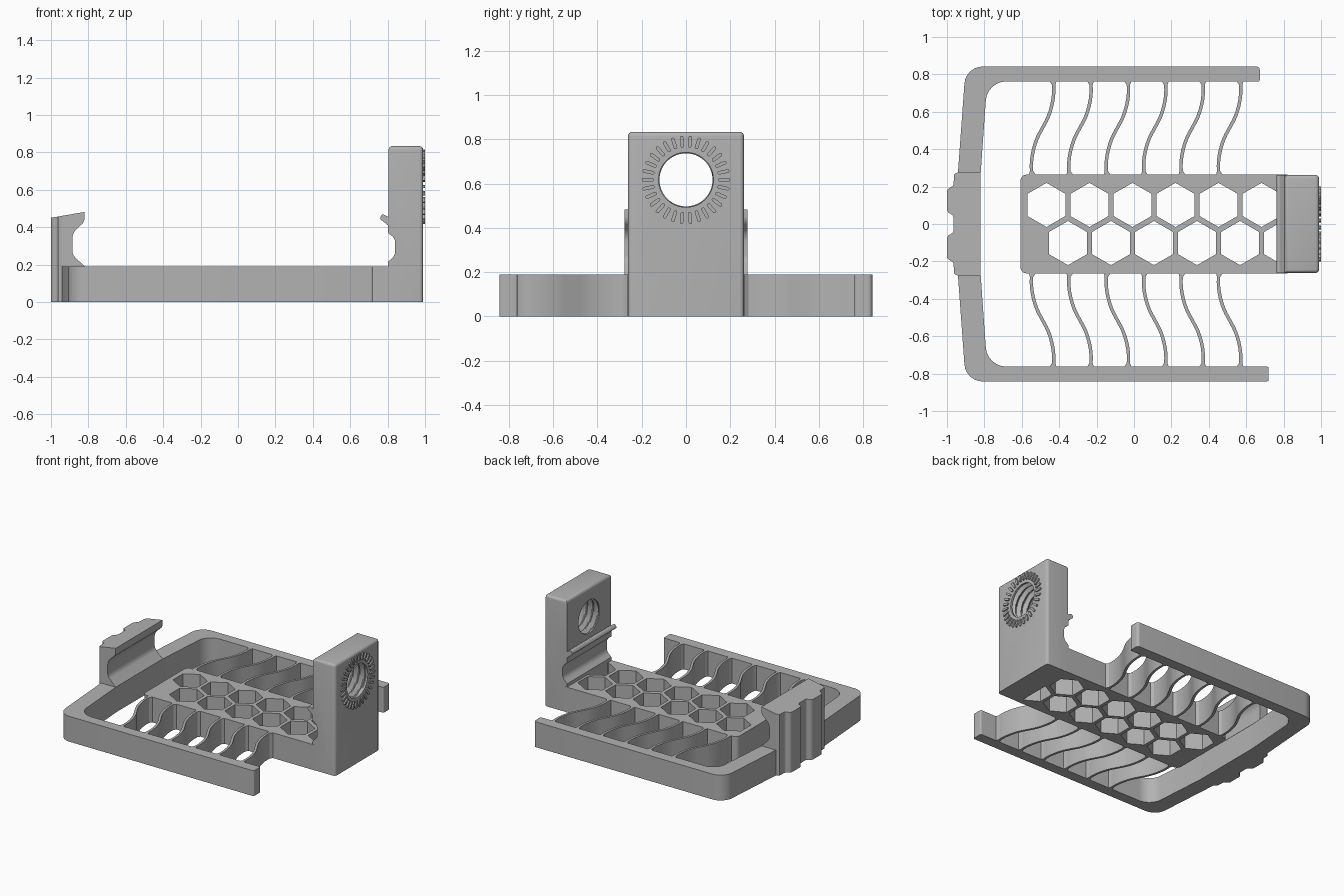
import bpy, bmesh
from math import sin, cos, pi, radians
from mathutils import Vector

if "Cube" in bpy.data.objects:
    bpy.data.objects.remove(bpy.data.objects["Cube"])

grey = bpy.data.materials.new("plain grey")
grey.use_nodes = True
COLOUR = (0.45, 0.45, 0.45, 1)
grey.diffuse_color = COLOUR
grey.node_tree.nodes["Principled BSDF"].inputs["Base Color"].default_value = COLOUR

PLACE = {
    "x": lambda a, b, h: (h, a, b),
    "y": lambda a, b, h: (a, h, b),
    "z": lambda a, b, h: (a, b, h),
}
BASE = 0.19


def to_object(name, bm):
    bmesh.ops.recalc_face_normals(bm, faces=bm.faces)
    mesh = bpy.data.meshes.new(name)
    bm.to_mesh(mesh)
    bm.free()
    mesh.materials.append(grey)
    obj = bpy.data.objects.new(name, mesh)
    bpy.context.collection.objects.link(obj)
    return obj


def prism(name, outlines, low, high, axis="z"):
    """Extrude one or more closed outlines along an axis into one object."""
    bm = bmesh.new()
    for pts in outlines:
        ends = [[bm.verts.new(PLACE[axis](a, b, h)) for a, b in pts] for h in (low, high)]
        bm.faces.new(ends[0])
        bm.faces.new(ends[1])
        for i in range(len(pts)):
            j = (i + 1) % len(pts)
            bm.faces.new((ends[0][i], ends[0][j], ends[1][j], ends[1][i]))
    return to_object(name, bm)


def rounded(corners, steps=6):
    """Outline with each (a, b, setback) corner rounded; no setback keeps it sharp."""
    out = []
    for i, (a, b, *r) in enumerate(corners):
        p = Vector((a, b))
        if not r:
            out.append(p)
            continue
        start = p + (Vector(corners[i - 1][:2]) - p).normalized() * r[0]
        end = p + (Vector(corners[(i + 1) % len(corners)][:2]) - p).normalized() * r[0]
        for k in range(steps + 1):
            t = k / steps
            w = 1 - t
            # weighted curve gives a true arc at right angles
            m = 1.414 * w * t
            out.append((start * w * w + p * m + end * t * t) / (w * w + m + t * t))
    return out


def boolean(obj, cutter, operation):
    mod = obj.modifiers.new("cut", "BOOLEAN")
    mod.operation, mod.solver, mod.object = operation, "EXACT", cutter
    bpy.context.view_layer.objects.active = obj
    bpy.ops.object.modifier_apply(modifier=mod.name)
    bpy.data.objects.remove(cutter)


# Open frame with two long arms
frame = prism("outer_frame", [rounded([
    (0.673, 0.842, 0.02), (-0.9, 0.842, 0.09), (-0.943, 0.25), (-0.943, -0.25),
    (-0.9, -0.842, 0.09), (0.72, -0.842, 0.01), (0.72, -0.762, 0.01),
    (-0.785, -0.762, 0.1), (-0.82, -0.27), (-0.82, 0.27),
    (-0.785, 0.762, 0.1), (0.673, 0.762, 0.01)])], 0, BASE)

# Central plate with two staggered rows of hexagonal holes
plate = prism("honeycomb_plate", [rounded([
    (0.82, 0.264), (-0.608, 0.264, 0.035), (-0.608, -0.264, 0.035), (0.82, -0.264)])], 0, BASE)
hexes = []
for start, y in ((-0.468, 0.102), (-0.353, -0.102)):
    for n in range(6):
        hexes.append([(start + 0.23 * n + 0.118 * sin(k * pi / 3),
                       y + 0.118 * cos(k * pi / 3)) for k in range(6)])
boolean(plate, prism("hex_cutter", hexes, -0.1, 0.3), "DIFFERENCE")


# Curved leaf springs joining the plate to the arms
def spring_outline(dx, side):
    mid = rounded([(-0.432, 0.768), (-0.43, 0.744), (-0.426, 0.63, 0.09),
                   (-0.551, 0.4, 0.09), (-0.548, 0.282), (-0.544, 0.258)])
    left, right = [], []
    for i, p in enumerate(mid):
        along = (mid[min(i + 1, len(mid) - 1)] - mid[max(i - 1, 0)]).normalized()
        half = 0.02 if i in (0, len(mid) - 1) else 0.009
        off = Vector((-along.y, along.x)) * half
        left.append(p + off)
        right.append(p - off)
    return [(p.x + dx, p.y * side) for p in left + right[::-1]]


springs = prism("leaf_springs", [spring_outline(0.2 * n, s) for n in range(6) for s in (1, -1)],
                0, BASE)

# Hooked clip: side profile trimmed by a ribbed plan outline
clip = prism("hooked_clip", [rounded([
    (-1.05, 0), (-0.82, 0), (-0.82, 0.19), (-0.886, 0.255, 0.02), (-0.886, 0.37, 0.03),
    (-0.82, 0.43, 0.02), (-0.82, 0.482), (-1.05, 0.442)])], -0.4, 0.4, "y")
ribs = [(-0.94, 0.278), (-0.962, 0.265), (-0.965, 0.205, 0.01), (-1, 0.185, 0.015),
        (-1, 0.065, 0.015), (-0.965, 0.045, 0.01)]
plan = ribs + [(x, -y, *r) for x, y, *r in reversed(ribs)] + [(-0.7, -0.278), (-0.7, 0.278)]
boolean(clip, prism("plan_cutter", [rounded(plan)], -0.1, 0.6), "INTERSECT")

# Upright post with a catch ridge and a groove on its inner side
post = prism("upright_post", [rounded([
    (0.99, 0), (0.99, 0.834), (0.805, 0.834), (0.805, 0.455), (0.772, 0.472, 0.01),
    (0.757, 0.447, 0.01), (0.802, 0.41), (0.802, 0.37), (0.84, 0.34, 0.02),
    (0.84, 0.25, 0.02), (0.802, 0.215), (0.802, 0)])], -0.262, 0.262, "y")
bm = bmesh.new()
bm.from_mesh(post.data)
edges = [e for e in bm.edges
         if all(v.co.x > 0.98 for v in e.verts) and any(v.co.z > 0.1 for v in e.verts)
         or all(v.co.z > 0.82 for v in e.verts)]
bmesh.ops.bevel(bm, geom=edges, offset=0.02, segments=4, profile=0.5, affect="EDGES")
bm.to_mesh(post.data)
bm.free()

# Threaded hole through the post
HOLE_Z, HOLE_R, PITCH, SIDES, RINGS = 0.617, 0.12, 0.05, 48, 48
bm = bmesh.new()
rings = []
for i in range(RINGS + 1):
    x = 0.78 + 0.23 * i / RINGS
    ring = []
    for k in range(SIDES):
        turn = k / SIDES
        wave = abs(((x / PITCH - turn) % 1) * 2 - 1)
        depth = min(max(wave * 1.4 - 0.2, 0), 1) * 0.024
        if x > 0.975 or x < 0.815:
            depth = 0.004
        r = HOLE_R + depth
        ring.append(bm.verts.new((x, r * cos(2 * pi * turn), HOLE_Z + r * sin(2 * pi * turn))))
    rings.append(ring)
for a, b in zip(rings, rings[1:]):
    for k in range(SIDES):
        j = (k + 1) % SIDES
        bm.faces.new((a[k], a[j], b[j], b[k]))
bm.faces.new(rings[0])
bm.faces.new(rings[-1])
boolean(post, to_object("thread_cutter", bm), "DIFFERENCE")

# Ring of raised grip ticks around the hole
tick = rounded([(0.146, -0.008, 0.007), (0.2, -0.008, 0.007),
                (0.2, 0.008, 0.007), (0.146, 0.008, 0.007)], 3)
ticks = []
for n in range(30):
    a = radians(12 * n)
    ticks.append([(p.x * cos(a) - p.y * sin(a), HOLE_Z + p.x * sin(a) + p.y * cos(a))
                  for p in tick])
grip = prism("grip_ticks", ticks, 0.985, 1.0, "x")

# Smooth the curved walls, keep real edges sharp
for obj in (frame, plate, springs, clip, post, grip):
    bpy.ops.object.select_all(action="DESELECT")
    obj.select_set(True)
    bpy.context.view_layer.objects.active = obj
    bpy.ops.object.shade_smooth_by_angle(angle=radians(30))
